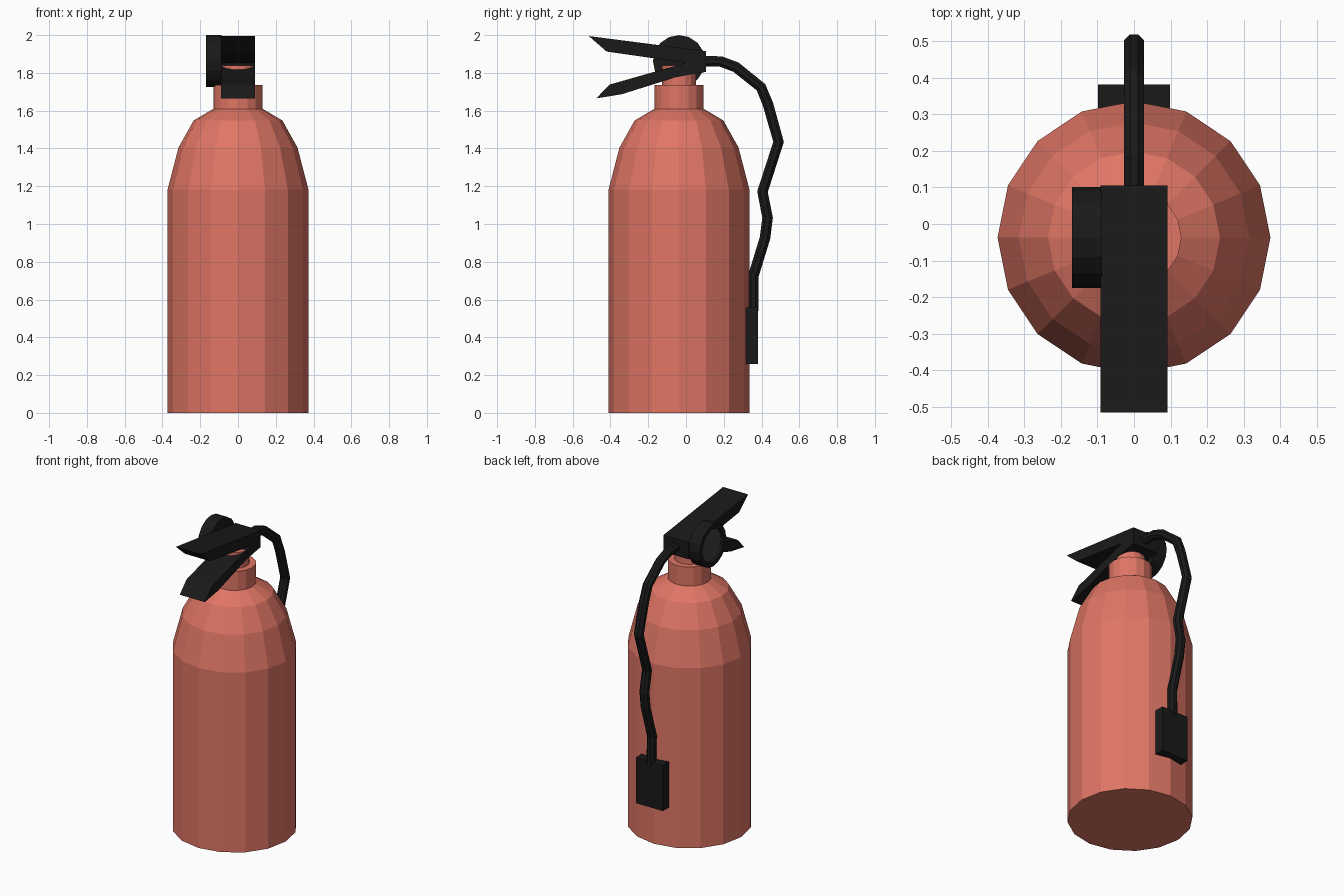
import bpy, bmesh, math
from mathutils import Vector

if "Cube" in bpy.data.objects:
    bpy.data.objects.remove(bpy.data.objects["Cube"])

CY = -0.037  # y of the bottle axis


def material(name, col):
    m = bpy.data.materials.new(name)
    m.diffuse_color = (*col, 1)
    m.use_nodes = True
    m.node_tree.nodes["Principled BSDF"].inputs["Base Color"].default_value = m.diffuse_color
    return m


RED = material("red_paint", (0.74, 0.18, 0.13))
BLACK = material("black_plastic", (0.01, 0.01, 0.01))
GREY = material("dial_grey", (0.05, 0.05, 0.05))


def build(name, bm, mat):
    bmesh.ops.recalc_face_normals(bm, faces=bm.faces)
    me = bpy.data.meshes.new(name)
    bm.to_mesh(me)
    bm.free()
    me.materials.append(mat)
    ob = bpy.data.objects.new(name, me)
    bpy.context.collection.objects.link(ob)
    return ob


def loft(name, rings, mat):
    """Skin a list of equal-length point rings and cap both ends."""
    bm = bmesh.new()
    vs = [[bm.verts.new(p) for p in r] for r in rings]
    n = len(vs[0])
    for a, b in zip(vs, vs[1:]):
        for i in range(n):
            j = (i + 1) % n
            bm.faces.new((a[i], a[j], b[j], b[i]))
    bm.faces.new(vs[0])
    bm.faces.new(vs[-1])
    return build(name, bm, mat)


def lathe(name, profile, mat, n, place):
    """Turn (radius, height) points; place maps u, v, height to space."""
    angles = [2 * math.pi * i / n for i in range(n)]
    return loft(name, [[place(r * math.cos(a), r * math.sin(a), h) for a in angles]
                       for r, h in profile], mat)


# bottle with stepped neck
lathe("bottle", [(0.373, 0), (0.373, 1.182), (0.315, 1.405), (0.235, 1.548),
                 (0.13, 1.61), (0.13, 1.735), (0.09, 1.735), (0.09, 1.84)],
      RED, 16, lambda u, v, h: (u, CY + v, h))


# pressure gauge with recessed dial
def sideways(u, v, h):
    return (h, CY + u, 1.862 + v)


lathe("gauge_housing", [(0.138, -0.088), (0.138, -0.17), (0.108, -0.17), (0.108, -0.15)],
      BLACK, 16, sideways)
lathe("gauge_dial", [(0.107, -0.148), (0.107, -0.153)], GREY, 16, sideways)

# valve head and the two levers, one extruded side profile
side = [(-0.515, 1.995), (0.105, 1.915), (0.105, 1.805), (0.03, 1.793), (-0.06, 1.775),
        (-0.34, 1.687), (-0.475, 1.665), (-0.405, 1.738), (0.0, 1.853), (-0.42, 1.913)]
loft("valve_levers", [[(x, y, z) for y, z in side] for x in (-0.091, 0.091)], BLACK)

# hose swept along a mitred path
path = [Vector((0, y, z)) for y, z in [
    (0.08, 1.862), (0.185, 1.86), (0.265, 1.83), (0.397, 1.724), (0.434, 1.634),
    (0.49, 1.435), (0.405, 1.171), (0.432, 1.033), (0.418, 0.925), (0.355, 0.72),
    (0.357, 0.54)]]
rings = []
R = 0.028 / math.cos(math.pi / 8)
for i, p in enumerate(path):
    d0 = (p - path[max(i - 1, 0)]).normalized()
    d1 = (path[min(i + 1, len(path) - 1)] - p).normalized()
    t = (d0 + d1).normalized()
    side_dir = Vector((0, -t.z, t.y))
    angles = [math.pi * (2 * k + 1) / 8 for k in range(8)]
    rings.append([p + Vector((R * math.cos(a), 0, 0)) + side_dir * R * math.sin(a)
                  for a in angles])
loft("hose", rings, BLACK)

# flat discharge nozzle
loft("nozzle", [[(-0.098, 0.315, z), (0.098, 0.315, z), (0.098, 0.381, z), (-0.098, 0.381, z)]
                for z in (0.258, 0.558)], BLACK)
